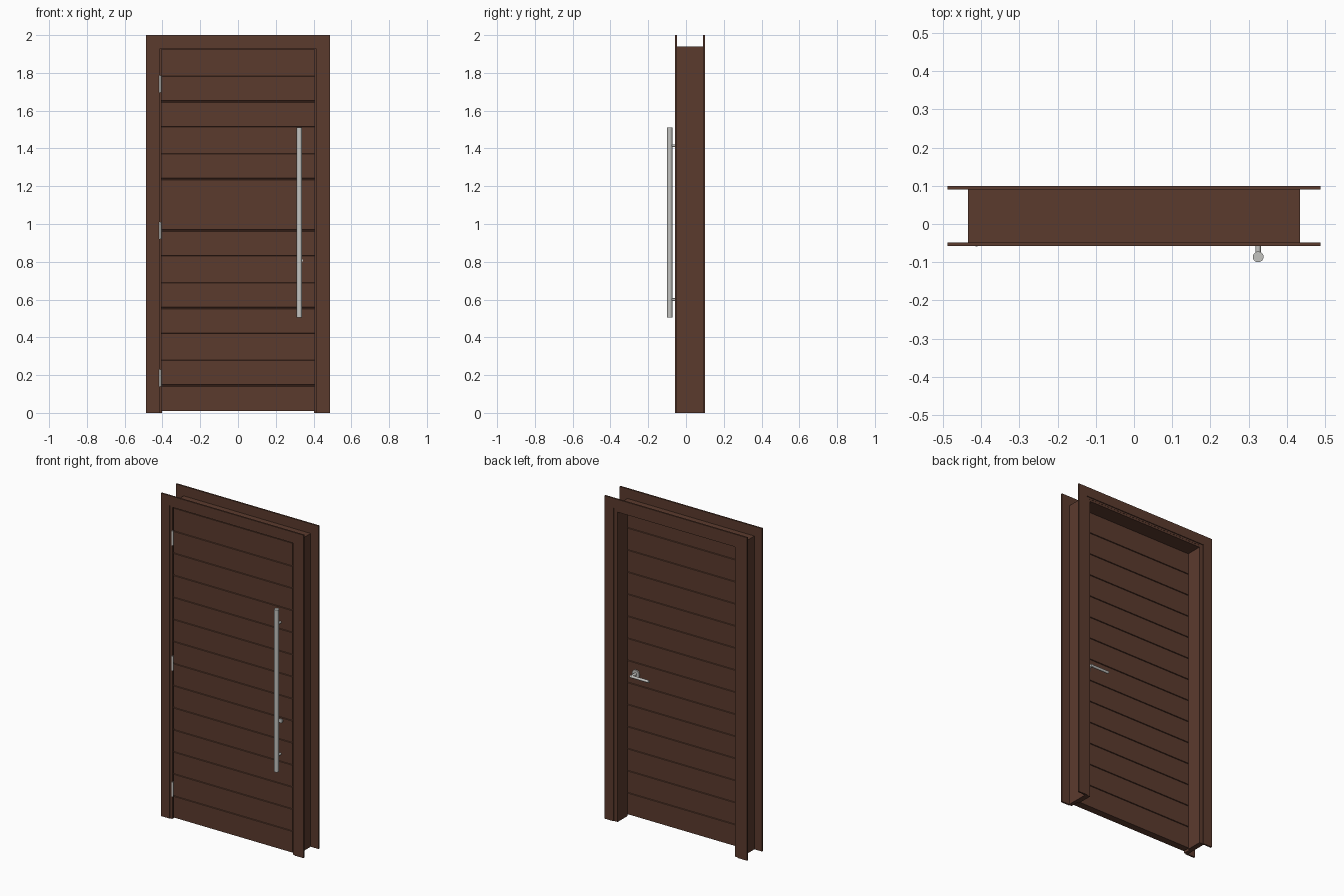
import bpy, bmesh, math
from mathutils import Vector

if "Cube" in bpy.data.objects:
    bpy.data.objects.remove(bpy.data.objects["Cube"])


def material(name, rgb):
    m = bpy.data.materials.new(name)
    m.diffuse_color = (*rgb, 1)
    m.use_nodes = True
    m.node_tree.nodes["Principled BSDF"].inputs["Base Color"].default_value = m.diffuse_color
    return m


WOOD = material("brown wood", (0.105, 0.043, 0.027))
STEEL = material("brushed steel", (0.55, 0.55, 0.53))


def finish(name, bm, mat):
    bmesh.ops.recalc_face_normals(bm, faces=bm.faces)
    me = bpy.data.meshes.new(name)
    bm.to_mesh(me)
    bm.free()
    me.materials.append(mat)
    ob = bpy.data.objects.new(name, me)
    bpy.context.collection.objects.link(ob)
    return ob


def extrude_profile(name, pts, axis, length, mat):
    """Closed outline of 3D points, extruded along a vector."""
    bm = bmesh.new()
    face = bm.faces.new([bm.verts.new(p) for p in pts])
    res = bmesh.ops.extrude_face_region(bm, geom=[face])
    moved = [g for g in res["geom"] if isinstance(g, bmesh.types.BMVert)]
    bmesh.ops.translate(bm, verts=moved, vec=Vector(axis) * length)
    # keep the starting cap so the solid is closed
    if not any(set(f.verts) == set(bm.verts[:len(pts)]) for f in bm.faces):
        bm.verts.ensure_lookup_table()
        bm.faces.new(bm.verts[:len(pts)])
    return finish(name, bm, mat)


def rod(name, a, b, r, mat=STEEL, sides=24):
    a, b = Vector(a), Vector(b)
    bm = bmesh.new()
    bmesh.ops.create_cone(bm, cap_ends=True, segments=sides, radius1=r, radius2=r, depth=(b - a).length)
    bmesh.ops.rotate(bm, verts=bm.verts, matrix=Vector((0, 0, 1)).rotation_difference(b - a).to_matrix())
    bmesh.ops.translate(bm, verts=bm.verts, vec=(a + b) / 2)
    ob = finish(name, bm, mat)
    for p in ob.data.polygons:
        p.use_smooth = len(p.vertices) == 4
    return ob


def arch(name, xo, zo, xi, zi, y0, y1):
    """Upside-down U lying in the xz plane, from y0 to y1."""
    pts = [(-xo, 0), (-xo, zo), (xo, zo), (xo, 0), (xi, 0), (xi, zi), (-xi, zi), (-xi, 0)]
    return extrude_profile(name, [(x, y0, z) for x, z in pts], (0, 1, 0), y1 - y0, WOOD)


# Frame: casings on both faces, jamb lining, and the stop behind the leaf
arch("front_casing", 0.488, 2.0, 0.428, 1.94, -0.058, -0.048)
arch("back_casing", 0.488, 2.0, 0.428, 1.94, 0.09, 0.1)
arch("jamb_lining", 0.435, 1.94, 0.413, 1.93, -0.053, 0.095)
arch("door_stop", 0.42, 1.935, 0.402, 1.918, -0.004, 0.094)

# Door leaf: side profile with V grooves on both faces, extruded across
FRONT, BACK, BOTTOM, TOP = -0.05, -0.005, 0.01, 1.925
DEPTH, HALF = 0.005, 0.0045
grooves = [0.145 + i * 0.1367 for i in range(13)]


def grooved_side(y, inward):
    pts = [(y, BOTTOM)]
    for z in grooves:
        pts += [(y, z - HALF), (y + inward, z - HALF * 0.6), (y + inward, z + HALF * 0.6), (y, z + HALF)]
    return pts + [(y, TOP)]


profile = grooved_side(FRONT, DEPTH) + grooved_side(BACK, -DEPTH)[::-1]
extrude_profile("door_leaf", [(-0.407, y, z) for y, z in profile], (1, 0, 0), 0.814, WOOD)

# Long pull bar with two standoffs and a lock cylinder
HX = 0.325
rod("pull_bar", (HX, -0.086, 0.505), (HX, -0.086, 1.51), 0.014)
for z in (0.6, 1.415):
    rod("pull_standoff", (HX, -0.086, z), (HX, FRONT + 0.002, z), 0.007, sides=16)
rod("lock_cylinder", (HX + 0.005, -0.057, 0.807), (HX + 0.005, FRONT + 0.002, 0.807), 0.013)

# Inside lever handle
LX, LZ = 0.345, 0.895
rod("lever_rosette", (LX, BACK - 0.002, LZ), (LX, BACK + 0.007, LZ), 0.025)
rod("lever_neck", (LX, BACK, LZ), (LX, BACK + 0.05, LZ), 0.009, sides=16)
rod("lever_grip", (LX + 0.008, BACK + 0.046, LZ), (LX - 0.12, BACK + 0.046, LZ), 0.008, sides=16)

# Hinges
for z in (0.185, 0.965, 1.74):
    rod("hinge", (-0.412, -0.053, z - 0.045), (-0.412, -0.053, z + 0.045), 0.006, sides=16)
